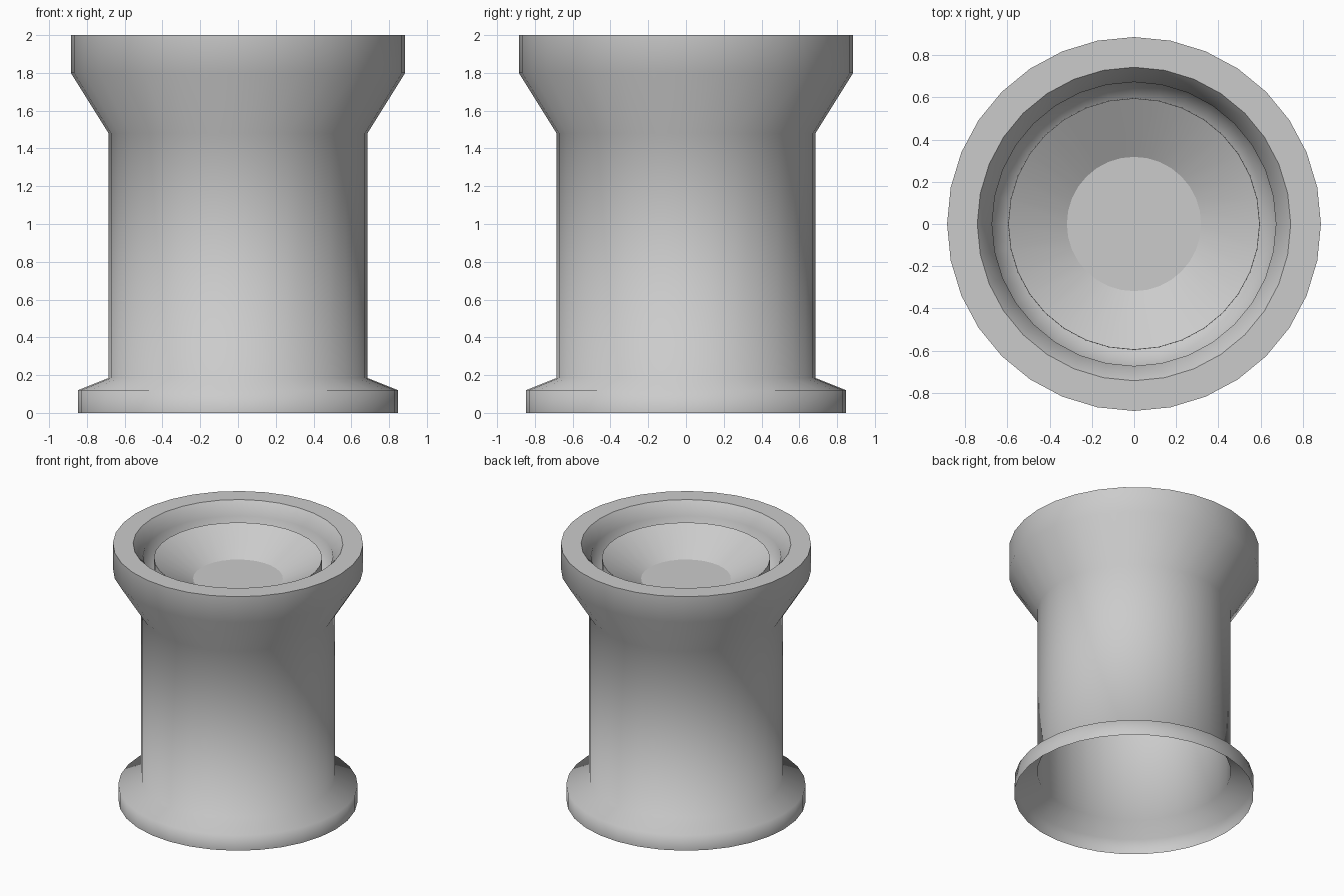
import bpy, bmesh, math

if "Cube" in bpy.data.objects:
    bpy.data.objects.remove(bpy.data.objects["Cube"])

SIDES = 32


def lathe(name, profile, cap_end=False):
    """Spin (radius, z, sharp) points around z into a smooth-shaded surface."""
    bm = bmesh.new()
    rings = []
    for r, z, _ in profile:
        rings.append([bm.verts.new((r * math.cos(2 * math.pi * i / SIDES),
                                    r * math.sin(2 * math.pi * i / SIDES), z))
                      for i in range(SIDES)])
    for a, b in zip(rings, rings[1:]):
        for i in range(SIDES):
            j = (i + 1) % SIDES
            bm.faces.new((a[i], a[j], b[j], b[i]))
    if cap_end:
        bm.faces.new(rings[-1])
    for f in bm.faces:
        f.smooth = True
    # hard creases on the flagged rings
    for ring, (_, _, sharp) in zip(rings, profile):
        if sharp:
            for i in range(SIDES):
                e = bm.edges.get((ring[i], ring[(i + 1) % SIDES]))
                e.smooth = False
    mesh = bpy.data.meshes.new(name)
    bm.to_mesh(mesh)
    bm.free()
    obj = bpy.data.objects.new(name, mesh)
    bpy.context.collection.objects.link(obj)
    return obj


# Thin open-bottomed shell with foot, column, flared head, rim, groove and dish
lathe("pedestal", [
    (0.847, 0.00, False),   # foot
    (0.847, 0.12, False),
    (0.685, 0.185, False),  # column
    (0.685, 1.48, False),
    (0.885, 1.80, False),   # flared head
    (0.885, 2.00, True),    # flat rim
    (0.742, 2.00, True),
    (0.672, 1.905, False),  # inner lip
    (0.672, 1.79, False),   # groove
    (0.596, 1.74, True),
    (0.595, 1.89, True),    # dish edge
    (0.318, 1.73, True),    # dish floor
], cap_end=True)
